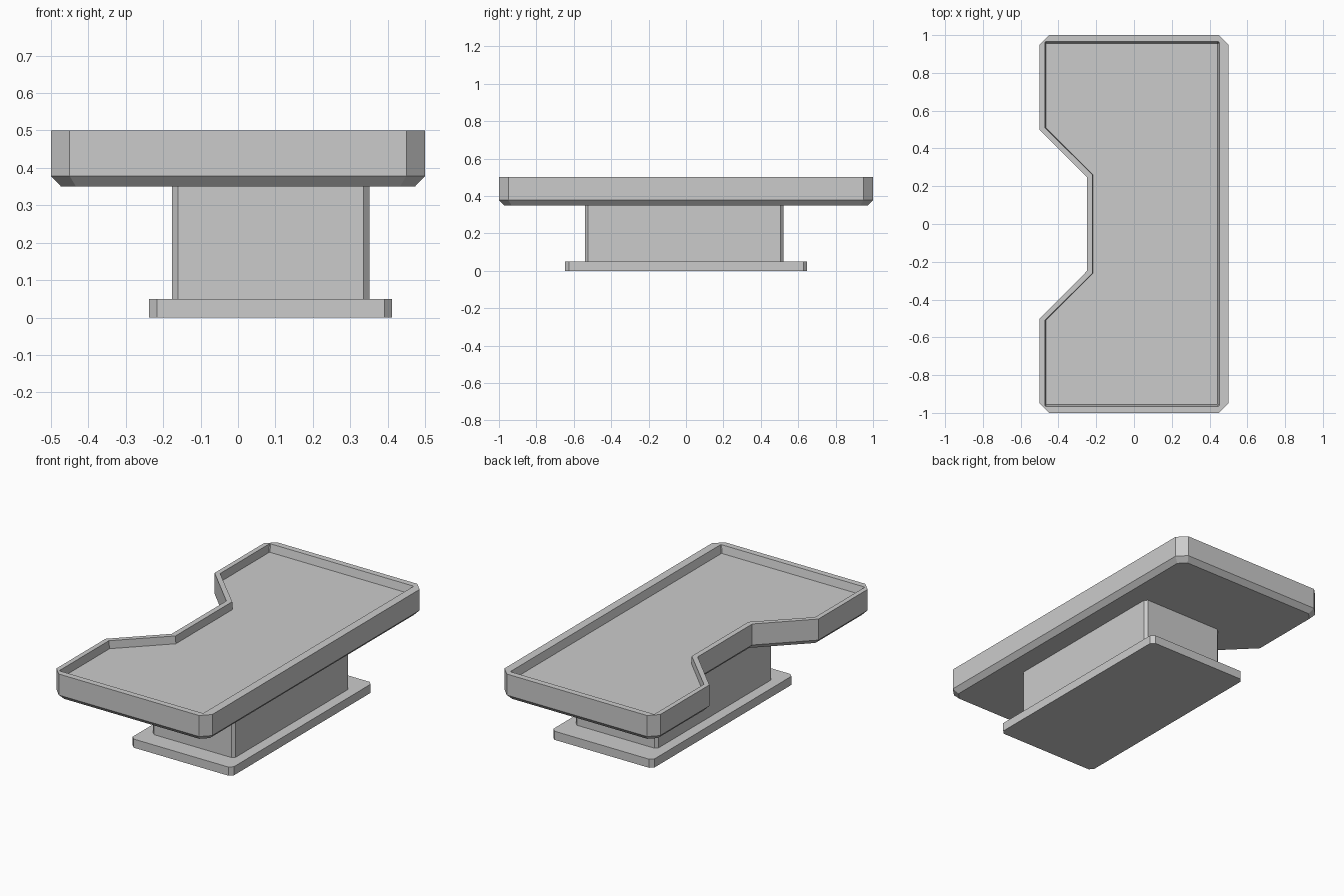
import bpy, bmesh

if "Cube" in bpy.data.objects:
    bpy.data.objects.remove(bpy.data.objects["Cube"])


def rect(x0, x1, y0, y1, c):
    """Counter-clockwise rectangle with chamfered corners."""
    return [(x0, y0 + c), (x0 + c, y0), (x1 - c, y0), (x1, y0 + c),
            (x1, y1 - c), (x1 - c, y1), (x0 + c, y1), (x0, y1 - c)]


def notched(x0, x1, y, c, depth_x, wide, narrow):
    """Chamfered rectangle with a trapezoid bite in its left side."""
    return rect(x0, x1, -y, y, c) + [(x0, wide), (depth_x, narrow),
                                     (depth_x, -narrow), (x0, -wide)]


def loft(name, rings):
    """Join (outline, z) rings into a closed solid."""
    bm = bmesh.new()
    loops = [[bm.verts.new((x, y, z)) for x, y in pts] for pts, z in rings]
    n = len(loops[0])
    for a, b in zip(loops, loops[1:]):
        for i in range(n):
            j = (i + 1) % n
            bm.faces.new((a[i], a[j], b[j], b[i]))
    bm.faces.new(loops[0][::-1])
    bm.faces.new(loops[-1])
    mesh = bpy.data.meshes.new(name)
    bm.to_mesh(mesh)
    bm.free()
    ob = bpy.data.objects.new(name, mesh)
    bpy.context.collection.objects.link(ob)
    return ob


# Table top: bevelled underside, upright edge, raised rim and sunken surface
edge = notched(-0.5, 0.5, 1.0, 0.05, -0.25, 0.5, 0.25)
loft("table_top", [
    (notched(-0.473, 0.473, 0.973, 0.04, -0.223, 0.511, 0.261), 0.35),
    (edge, 0.378),
    (edge, 0.5),
    (notched(-0.472, 0.452, 0.965, 0.004, -0.219, 0.51, 0.26), 0.5),
    (notched(-0.467, 0.441, 0.956, 0.004, -0.217, 0.51, 0.26), 0.455),
])

# Pedestal and foot plate
for name, outline, z0, z1 in (
        ("pedestal", rect(-0.177, 0.352, -0.54, 0.52, 0.016), 0.05, 0.35),
        ("foot_plate", rect(-0.238, 0.412, -0.646, 0.648, 0.021), 0.0, 0.05)):
    loft(name, [(outline, z0), (outline, z1)])
